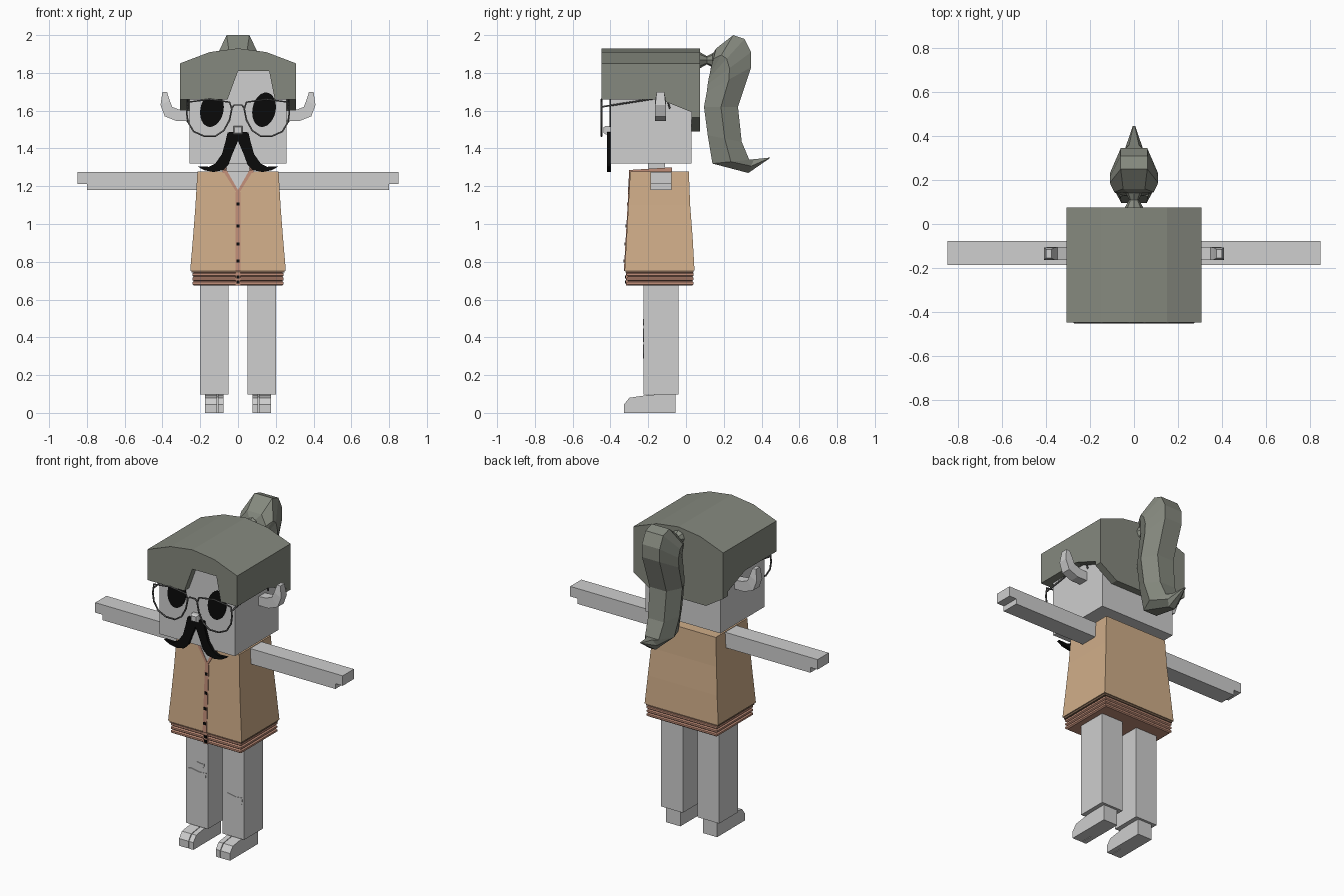
import bpy, bmesh, math
from mathutils import Vector

if "Cube" in bpy.data.objects:
    bpy.data.objects.remove(bpy.data.objects["Cube"], do_unlink=True)


def material(name, r, g, b):
    m = bpy.data.materials.new(name)
    m.use_nodes = True
    m.diffuse_color = (r, g, b, 1)
    bsdf = next(n for n in m.node_tree.nodes if n.type == 'BSDF_PRINCIPLED')
    bsdf.inputs["Base Color"].default_value = (r, g, b, 1)
    return m


SKIN = material("pale grey", .62, .62, .62)
HAIR = material("grey green", .235, .25, .21)
SHIRT = material("tan", .63, .42, .25)
TRIM = material("dusty pink", .53, .27, .19)
SHADE = material("dark brown", .18, .11, .07)
WIRE = material("wire grey", .1, .1, .1)
BLACK = material("black", .003, .003, .003)


def finish(name, bm, mat):
    bmesh.ops.recalc_face_normals(bm, faces=bm.faces)
    me = bpy.data.meshes.new(name)
    bm.to_mesh(me)
    bm.free()
    me.materials.append(mat)
    ob = bpy.data.objects.new(name, me)
    bpy.context.collection.objects.link(ob)
    return ob


def add_loft(bm, rings):
    loops = [[bm.verts.new(p) for p in ring] for ring in rings]
    n = len(loops[0])
    for a, b in zip(loops, loops[1:]):
        for i in range(n):
            j = (i + 1) % n
            bm.faces.new((a[i], a[j], b[j], b[i]))
    bm.faces.new(loops[0])
    bm.faces.new(loops[-1])


def loft(name, rings, mat):
    bm = bmesh.new()
    add_loft(bm, rings)
    return finish(name, bm, mat)


def prism_rings(pts, axis, a, b):
    """Outline in xz (axis y) or yz (axis x), spanning a to b along the axis."""
    if axis == 'y':
        return [[(x, t, z) for x, z in pts] for t in (a, b)]
    return [[(t, y, z) for y, z in pts] for t in (a, b)]


def prism(name, pts, axis, a, b, mat):
    return loft(name, prism_rings(pts, axis, a, b), mat)


def box(name, x0, x1, y0, y1, z0, z1, mat):
    return prism(name, [(x0, z0), (x1, z0), (x1, z1), (x0, z1)], 'y', y0, y1, mat)


def rect(hx, y0, y1, z):
    return [(-hx, y0, z), (hx, y0, z), (hx, y1, z), (-hx, y1, z)]


def shirt_y(z):
    return -.295 - (1.278 - z) * .057


def shirt_plate(name, pts, lift, mat):
    rings = [[(x, shirt_y(z) - d, z) for x, z in pts] for d in (-.003, lift)]
    return loft(name, rings, mat)


def wire(name, pts, closed=False):
    cu = bpy.data.curves.new(name, 'CURVE')
    cu.dimensions = '3D'
    cu.bevel_depth = .005
    cu.bevel_resolution = 1
    sp = cu.splines.new('POLY')
    sp.points.add(len(pts) - 1)
    for p, co in zip(sp.points, pts):
        p.co = (*co, 1)
    sp.use_cyclic_u = closed
    cu.materials.append(WIRE)
    ob = bpy.data.objects.new(name, cu)
    bpy.context.collection.objects.link(ob)


# Head, neck and nose
box("head", -.258, .258, -.40, .03, 1.32, 1.82, SKIN)
box("neck", -.06, .06, -.2, -.11, 1.25, 1.33, SKIN)
loft("nose", [[(x * s, y, 1.497 + z * s) for x, z in
               ((-.025, -.022), (.025, -.022), (.025, .022), (-.025, .022))]
              for y, s in ((-.40, 1), (-.425, 1), (-.437, .7))], SKIN)

# Hair: arched cap, notched fringe, sloped side panels and a lower back panel
arch = [(.308, 1.85), (.15, 1.91), (0, 1.93), (-.15, 1.91), (-.308, 1.85)]
fringe = [(-.308, 1.66), (-.055, 1.66), (0, 1.81), (.165, 1.81), (.195, 1.66), (.308, 1.66)]
nape = [(-.308, 1.565), (-.19, 1.49), (.19, 1.49), (.308, 1.565)]
side = [(-.405, 1.66), (-.14, 1.66), (.035, 1.59), (.035, 1.84), (-.405, 1.84)]
bm = bmesh.new()
add_loft(bm, prism_rings(fringe + arch, 'y', -.448, -.402))
add_loft(bm, prism_rings([(-.308, 1.812), (.308, 1.812)] + arch, 'y', -.402, .03))
add_loft(bm, prism_rings(nape + arch, 'y', .03, .075))
for s in (1, -1):
    add_loft(bm, prism_rings(side, 'x', s * .25, s * .308))
finish("hair", bm, HAIR)

# Ponytail: six-sided sections from front point to back point with a half width
sections = [((.14, 1.83), (.14, 1.90), .04), ((.13, 1.82), (.16, 1.93), .09),
            ((.125, 1.79), (.25, 2.0), .11), ((.12, 1.77), (.31, 1.98), .11),
            ((.115, 1.74), (.345, 1.91), .11), ((.11, 1.70), (.345, 1.83), .11),
            ((.095, 1.62), (.275, 1.62), .105), ((.115, 1.47), (.295, 1.435), .10),
            ((.14, 1.32), (.335, 1.34), .085), ((.33, 1.27), (.36, 1.343), .04),
            ((.443, 1.348), (.447, 1.352), .006)]
rings = []
for f, b, w in sections:
    m = ((f[0] + b[0]) / 2, (f[1] + b[1]) / 2)
    rings.append([(k * w, *p) for k, p in
                  ((-.55, f), (.55, f), (1, m), (.55, b), (-.55, b), (-1, m))])
loft("ponytail", rings, HAIR)
loft("hair_tie", [[(r * math.cos(a * math.pi / 4), y, 1.867 + r * math.sin(a * math.pi / 4))
                   for a in range(8)] for y, r in ((.07, .045), (.11, .022), (.15, .042))], HAIR)

# Torso, hem band and ribs
loft("shirt", [rect(hx, shirt_y(z), yb, z) for hx, yb, z in
               ((.253, .045, .755), (.238, .035, .93), (.225, .022, 1.1), (.215, .015, 1.278))], SHIRT)
box("hem_shadow", -.247, .247, -.32, .04, .743, .757, SHADE)
ribs = []
for i in range(3):
    z = .675 + i * .023
    ribs += [rect(.234, -.306, .034, z), rect(.242, -.314, .04, z + .006),
             rect(.242, -.314, .04, z + .017), rect(.234, -.306, .034, z + .023)]
loft("hem_ribs", ribs, TRIM)

# Collar, neck opening, placket and buttons
shirt_plate("neck_opening", [(-.07, 1.278), (.07, 1.278), (0, 1.17)], .003, SKIN)
shirt_plate("placket", [(-.013, .75), (.013, .75), (.013, 1.17), (-.013, 1.17)], .004, TRIM)
box("hem_placket", -.013, .013, -.318, -.30, .675, .75, TRIM)
for s in (1, -1):
    shirt_plate("collar_front", [(0, 1.155), (0, 1.18), (s * .06, 1.285), (s * .082, 1.285)], .006, TRIM)
    prism("collar_side", [(-.3, 1.27), (-.075, 1.27), (-.075, 1.30), (-.3, 1.286)], 'x',
          s * .062, s * .082, TRIM)
box("collar_back", -.082, .082, -.09, -.075, 1.27, 1.30, TRIM)
for z in (1.105, .99, .895, .805, .72, .692):
    y = shirt_y(z) if z > .75 else -.316
    box("button", -.008, .008, y - .008, y, z - .008, z + .008, BLACK)

# Knee patches as torn outlines on the trouser fronts
patch = [(-.065, .03), (-.04, .036), (.02, .025), (.065, .03), (.06, -.01),
         (.03, -.036), (-.02, -.03), (-.055, -.02)]
for name, cx, cz, k in (("right_patch", -.125, .412, 1), ("small_patch", -.105, .48, .5),
                        ("left_patch", .125, .325, 1)):
    prism(name, [(cx + x * k, cz + z * k) for x, z in patch], 'y', -.228, -.22, SKIN)

# Moustache half outline, mirrored below
tache = [(0, 1.49), (.055, 1.485), (.068, 1.43), (.085, 1.37), (.12, 1.32), (.155, 1.303),
         (.215, 1.305), (.18, 1.285), (.13, 1.275), (.08, 1.285), (.05, 1.315), (.03, 1.37), (0, 1.44)]
lens = [(.265, 1.645), (.15, 1.66), (.045, 1.645), (.033, 1.61), (.045, 1.55), (.075, 1.495),
        (.12, 1.465), (.18, 1.465), (.235, 1.49), (.265, 1.54), (.272, 1.59)]
ear_outer = [(.25, 1.545), (.325, 1.545), (.388, 1.57), (.41, 1.63), (.40, 1.70)]
ear_inner = [(.25, 1.60), (.31, 1.605), (.348, 1.62), (.362, 1.655), (.376, 1.70)]
foot = [(-.055, 0), (-.055, .1), (-.2, .095), (-.3, .08), (-.328, .045), (-.328, 0)]

# Mirrored parts: +x is the left
for s, tag in ((1, "left_"), (-1, "right_")):
    prism(tag + "moustache", [(s * x, z) for x, z in tache], 'y', -.418, -.398, BLACK)

    eye = []
    for i in range(24):
        a = i * math.tau / 24
        eye.append((s * .138 + .063 * math.cos(a), 1.605 + .09 * math.sin(a) + .015 * math.cos(a)))
    prism(tag + "eye", eye, 'y', -.405, -.398, BLACK)

    wire(tag + "lens_rim", [(s * x, -.447, z) for x, z in lens], True)
    wire(tag + "temple", [(s * .268, -.447, 1.62), (s * .268, -.16, 1.665),
                          (s * .268, -.1, 1.66), (s * .268, -.085, 1.61)])

    rings = []
    for (xo, zo), (xi, zi), h in zip(ear_outer, ear_inner, (.03, .03, .03, .028, .02)):
        rings.append([(s * xo, -.135 - h, zo), (s * xo, -.135 + h, zo),
                      (s * xi, -.135 + h, zi), (s * xi, -.135 - h, zi)])
    loft(tag + "ear", rings, SKIN)

    # Arm with a stepped hand end
    arm = [(.18, 1.18), (.80, 1.18), (.80, 1.213), (.85, 1.213), (.85, 1.275), (.18, 1.275)]
    prism(tag + "arm", [(s * x, z) for x, z in arm], 'y', -.187, -.077, SKIN)

    # Leg and split-toe foot
    x0, x1 = sorted((s * .05, s * .2))
    box(tag + "leg", x0, x1, -.225, -.04, .097, .69, SKIN)
    prism(tag + "foot_inner", foot, 'x', s * .077, s * .107, SKIN)
    prism(tag + "foot_outer", foot, 'x', s * .111, s * .175, SKIN)
    prism(tag + "foot_heel", [(-.055, 0), (-.055, .1), (-.25, .085), (-.25, 0)], 'x',
          s * .106, s * .112, SKIN)

wire("bridge", [(-.036, -.447, 1.61), (-.02, -.447, 1.63), (.02, -.447, 1.63), (.036, -.447, 1.61)])
